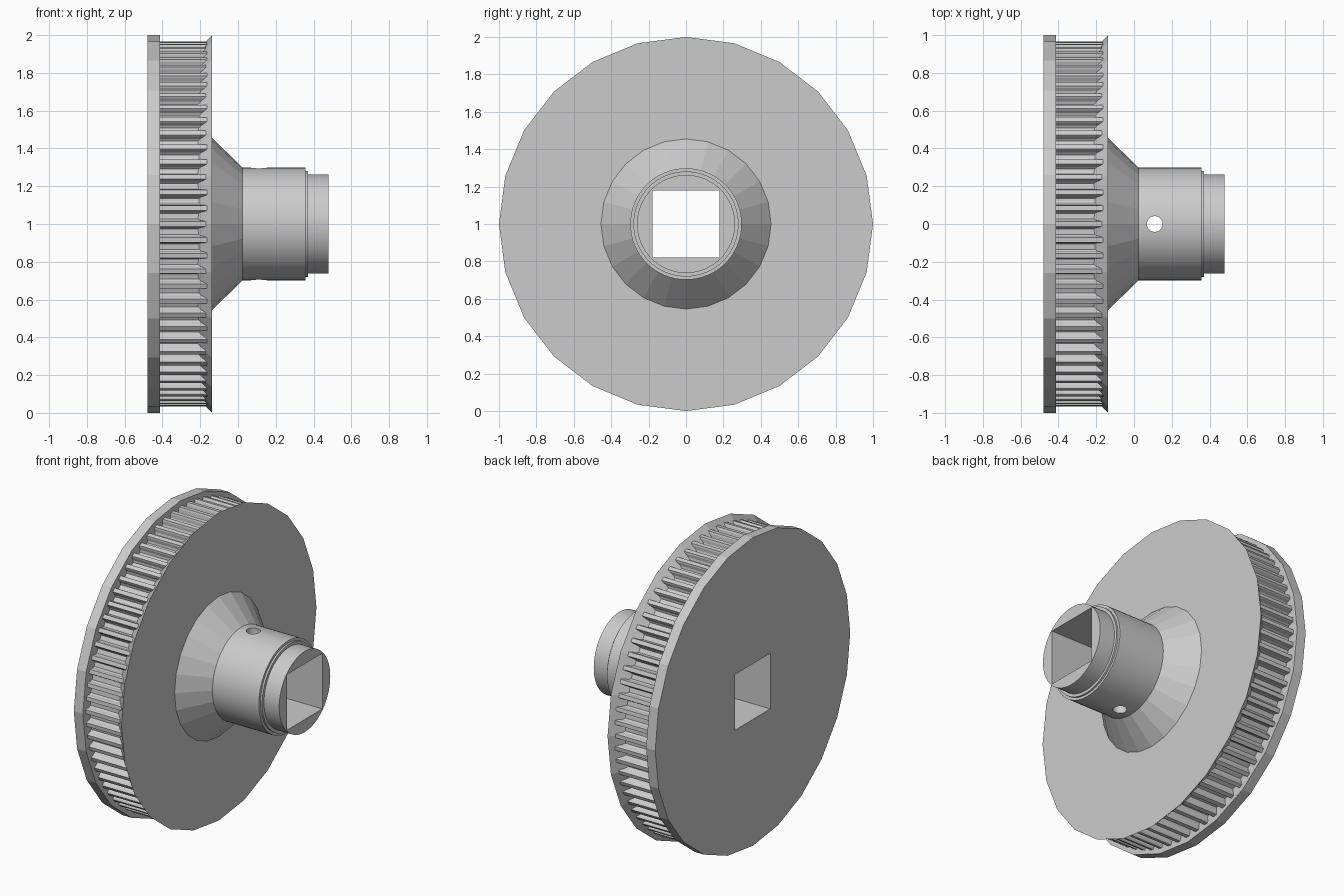
import bpy, bmesh, math
from mathutils import Matrix, Vector

cube = bpy.data.objects.get("Cube")
if cube:
    bpy.data.objects.remove(cube, do_unlink=True)

AXIS_Z = 1.0
TEETH = 72

grey = bpy.data.materials.new("plain grey")
grey.use_nodes = True
colour = (0.6, 0.6, 0.6, 1)
grey.diffuse_color = colour
grey.node_tree.nodes["Principled BSDF"].inputs["Base Color"].default_value = colour


def finish(name, bm):
    bmesh.ops.recalc_face_normals(bm, faces=bm.faces)
    mesh = bpy.data.meshes.new(name)
    bm.to_mesh(mesh)
    bm.free()
    mesh.materials.append(grey)
    obj = bpy.data.objects.new(name, mesh)
    bpy.context.collection.objects.link(obj)
    return obj


def frustum(name, x0, r0, x1, r1, sides):
    """Closed frustum along the x axis, centred on the shaft."""
    bm = bmesh.new()
    place = Matrix.Translation(((x0 + x1) / 2, 0, AXIS_Z)) @ Matrix.Rotation(math.pi / 2, 4, "Y")
    bmesh.ops.create_cone(bm, cap_ends=True, segments=sides, radius1=r0, radius2=r1,
                          depth=x1 - x0, matrix=place)
    return finish(name, bm)


def toothed_ring(name, x0, x1):
    """Belt teeth: one tooth outline repeated round the shaft, then extruded."""
    tooth = [(-0.15, 0.966), (0.15, 0.966), (0.2, 0.955), (0.23, 0.935),
             (0.32, 0.922), (0.68, 0.922), (0.77, 0.935), (0.8, 0.955)]
    bm = bmesh.new()
    verts = []
    for i in range(TEETH):
        for step, r in tooth:
            a = (i + step) * math.tau / TEETH
            verts.append(bm.verts.new((x0, r * math.cos(a), AXIS_Z + r * math.sin(a))))
    face = bm.faces.new(verts)
    new = bmesh.ops.extrude_face_region(bm, geom=[face], use_keep_orig=True)["geom"]
    bmesh.ops.translate(bm, vec=Vector((x1 - x0, 0, 0)),
                        verts=[g for g in new if isinstance(g, bmesh.types.BMVert)])
    return finish(name, bm)


def cut(obj, cutter):
    mod = obj.modifiers.new("cut", "BOOLEAN")
    mod.operation = "DIFFERENCE"
    mod.solver = "EXACT"
    mod.object = cutter
    bpy.ops.object.select_all(action="DESELECT")
    bpy.context.view_layer.objects.active = obj
    obj.select_set(True)
    bpy.ops.object.modifier_apply(modifier=mod.name)


# Wheel: plain flange, toothed ring, bevelled flange
wheel = [
    frustum("plain_flange", -0.479, 1.0, -0.414, 1.0, 24),
    toothed_ring("toothed_ring", -0.414, -0.14),
    frustum("bevelled_flange", -0.227, 0.91, -0.137, 1.0, 24),
    frustum("hub_cone", -0.137, 0.455, 0.025, 0.298, 24),
]

# Hub: barrel, small step and end collar
hub = [
    frustum("hub_barrel", 0.025, 0.298, 0.358, 0.298, 64),
    frustum("hub_step", 0.358, 0.281, 0.37, 0.281, 64),
    frustum("end_collar", 0.37, 0.262, 0.479, 0.262, 64),
]

# Square shaft hole through everything
bm = bmesh.new()
bmesh.ops.create_cube(bm, size=1, matrix=Matrix.Translation((0, 0, AXIS_Z))
                      @ Matrix.Diagonal((2, 0.36, 0.36, 1)))
square_cutter = finish("square_cutter", bm)

# Round set screw hole across the barrel
bm = bmesh.new()
bmesh.ops.create_cone(bm, cap_ends=True, segments=24, radius1=0.042, radius2=0.042,
                      depth=1, matrix=Matrix.Translation((0.11, 0, AXIS_Z)))
screw_cutter = finish("screw_cutter", bm)

for part in wheel + hub:
    cut(part, square_cutter)
cut(hub[0], screw_cutter)

for cutter in (square_cutter, screw_cutter):
    bpy.data.objects.remove(cutter, do_unlink=True)

# Round parts of the hub are smooth, with crisp rims
for part in hub:
    bpy.ops.object.select_all(action="DESELECT")
    bpy.context.view_layer.objects.active = part
    part.select_set(True)
    bpy.ops.object.shade_smooth_by_angle(angle=math.radians(20))
